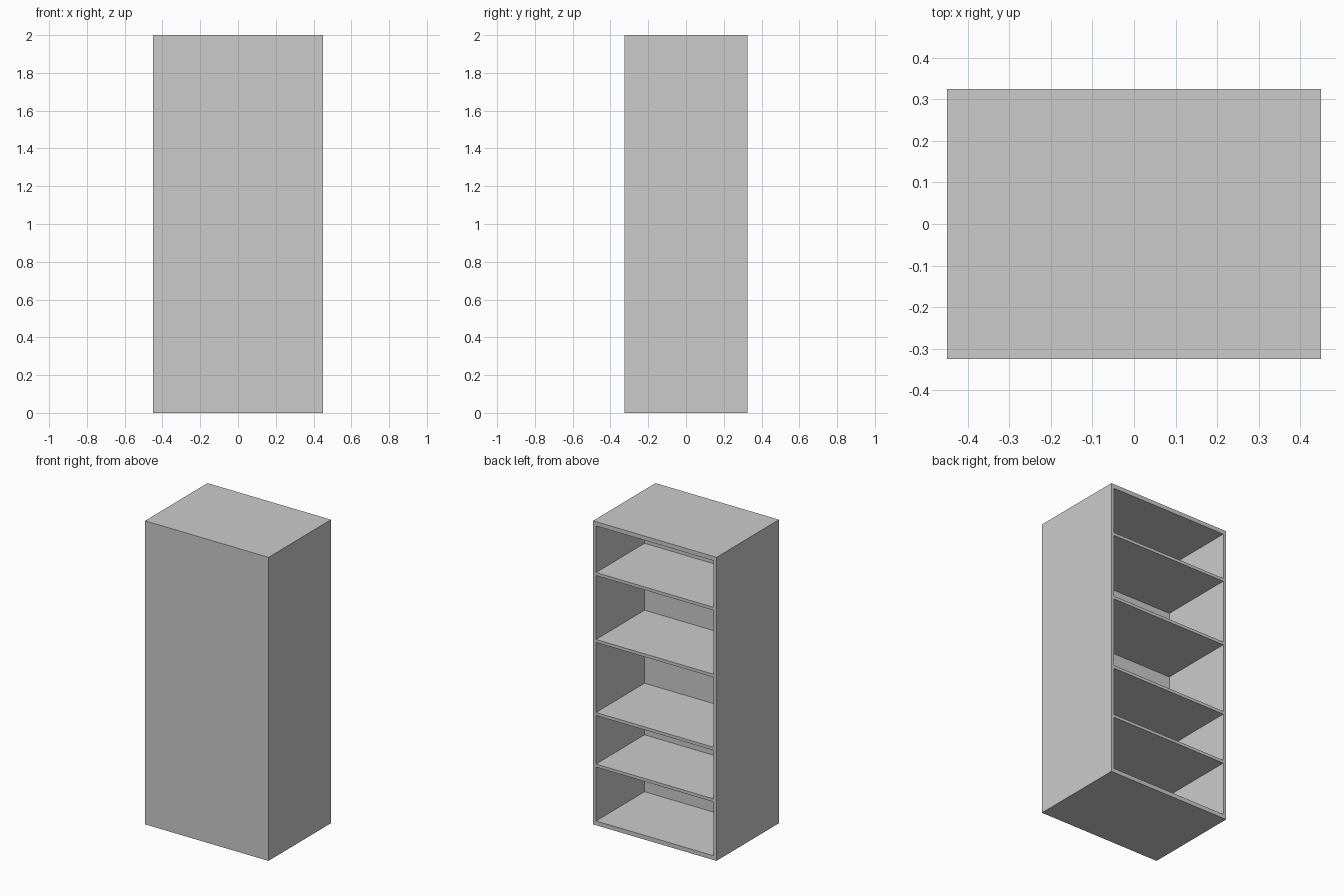
import bpy

if "Cube" in bpy.data.objects:
    bpy.data.objects.remove(bpy.data.objects["Cube"])

W, D, H = 0.90, 0.65, 2.0      # outer size
SIDE, SLAB = 0.022, 0.028      # wall and top/bottom thickness
DEPTH = 0.505                  # depth of the open compartments
SHELF = 0.02


def box(name, lo, hi):
    """Axis-aligned box between two corners."""
    bpy.ops.mesh.primitive_cube_add(size=1, location=[(a + b) / 2 for a, b in zip(lo, hi)])
    ob = bpy.context.object
    ob.name = name
    ob.scale = [b - a for a, b in zip(lo, hi)]
    bpy.ops.object.transform_apply(location=False, rotation=False, scale=True)
    return ob


x, y = W / 2, D / 2
inner_y = y - DEPTH

# Cabinet carcass: a solid block hollowed from the back, leaving a deep front
body = box("cabinet_body", (-x, -y, 0), (x, y, H))
cutter = box("compartment_cutter", (-x + SIDE, inner_y, SLAB), (x - SIDE, y + 0.1, H - SLAB))
cut = body.modifiers.new("hollow", 'BOOLEAN')
cut.operation = 'DIFFERENCE'
cut.solver = 'EXACT'
cut.object = cutter
bpy.context.view_layer.objects.active = body
bpy.ops.object.modifier_apply(modifier=cut.name)
bpy.data.objects.remove(cutter, do_unlink=True)

# Four unevenly spaced shelves, flush with the open side
for i, z in enumerate((0.383, 0.723, 1.204, 1.645), 1):
    box(f"shelf_{i}", (-x + SIDE, inner_y, z), (x - SIDE, y, z + SHELF))
